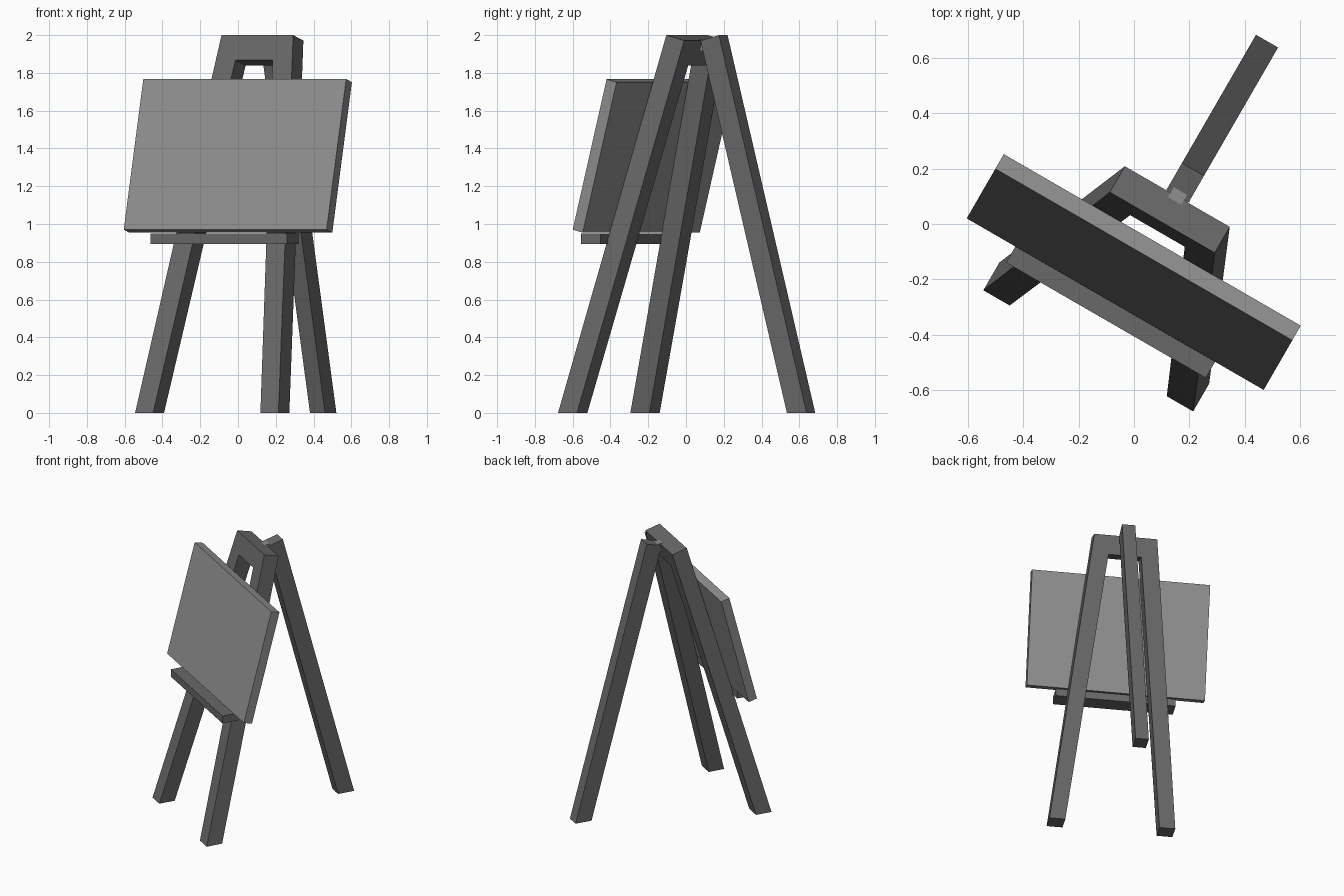
import bpy, bmesh, math
from mathutils import Matrix, Vector

if "Cube" in bpy.data.objects:
    bpy.data.objects.remove(bpy.data.objects["Cube"])

TURN = Matrix.Rotation(math.radians(-30), 4, 'Z')   # easel stands at an angle
MID = 0.086                                         # centre line of the easel
LEAN = 0.268                                        # run over rise of the legs


def material(name, value):
    m = bpy.data.materials.new(name)
    m.use_nodes = True
    colour = (value, value, value, 1)
    m.diffuse_color = colour
    bsdf = next(n for n in m.node_tree.nodes if n.type == 'BSDF_PRINCIPLED')
    bsdf.inputs["Base Color"].default_value = colour
    return m


def slab(name, outline, depth, base, lean, mat):
    """Extrude an (across, height) outline lying in a leaning plane, square to that plane."""
    bm = bmesh.new()
    normal = Vector((0, 1, -lean)).normalized() * depth
    front = [Vector((MID + u, base + lean * z, z)) for u, z in outline]
    loops = []
    for shift in (Vector(), normal):
        loop = []
        for p in front:
            q = p + shift
            if p.z < 0.01:                          # cut feet level with the floor
                q.y -= lean * q.z
                q.z = 0
            loop.append(bm.verts.new(q))
        loops.append(loop)
    a, b = loops
    bm.faces.new(a)
    bm.faces.new(b[::-1])
    for i in range(len(a)):
        j = (i + 1) % len(a)
        bm.faces.new((a[j], a[i], b[i], b[j]))
    bmesh.ops.recalc_face_normals(bm, faces=bm.faces)
    bm.transform(TURN)
    mesh = bpy.data.meshes.new(name)
    bm.to_mesh(mesh)
    bm.free()
    mesh.materials.append(mat)
    ob = bpy.data.objects.new(name, mesh)
    bpy.context.collection.objects.link(ob)
    return ob


def rect(half, low, high):
    return [(-half, low), (half, low), (half, high), (-half, high)]


wood = material("dark_grey_wood", 0.14)
panel = material("light_grey_panel", 0.275)

# Front legs joined by the top bar, one mirrored outline
side = [(0.114, 1.868), (0.328, 0), (0.438, 0), (0.219, 2)]
outline = side + [(-u, z) for u, z in reversed(side)]
slab("front_frame", outline, 0.112, -0.48, LEAN, wood)

# Rear leg leaning the other way
slab("rear_leg", rect(0.046, 0, 1.97), 0.116, 0.693, -LEAN, wood)

# Hinge block between bar and rear leg
slab("hinge", rect(0.028, 1.917, 1.976), 0.07, 0.125, 0, panel)

# Tray and drawing board
slab("tray", rect(0.417, 0.895, 0.95), 0.12, -0.352, 0, wood)
slab("board", rect(0.62, 0.97, 1.767), 0.063, -0.285 - 0.26 * 0.97, 0.26, panel)
